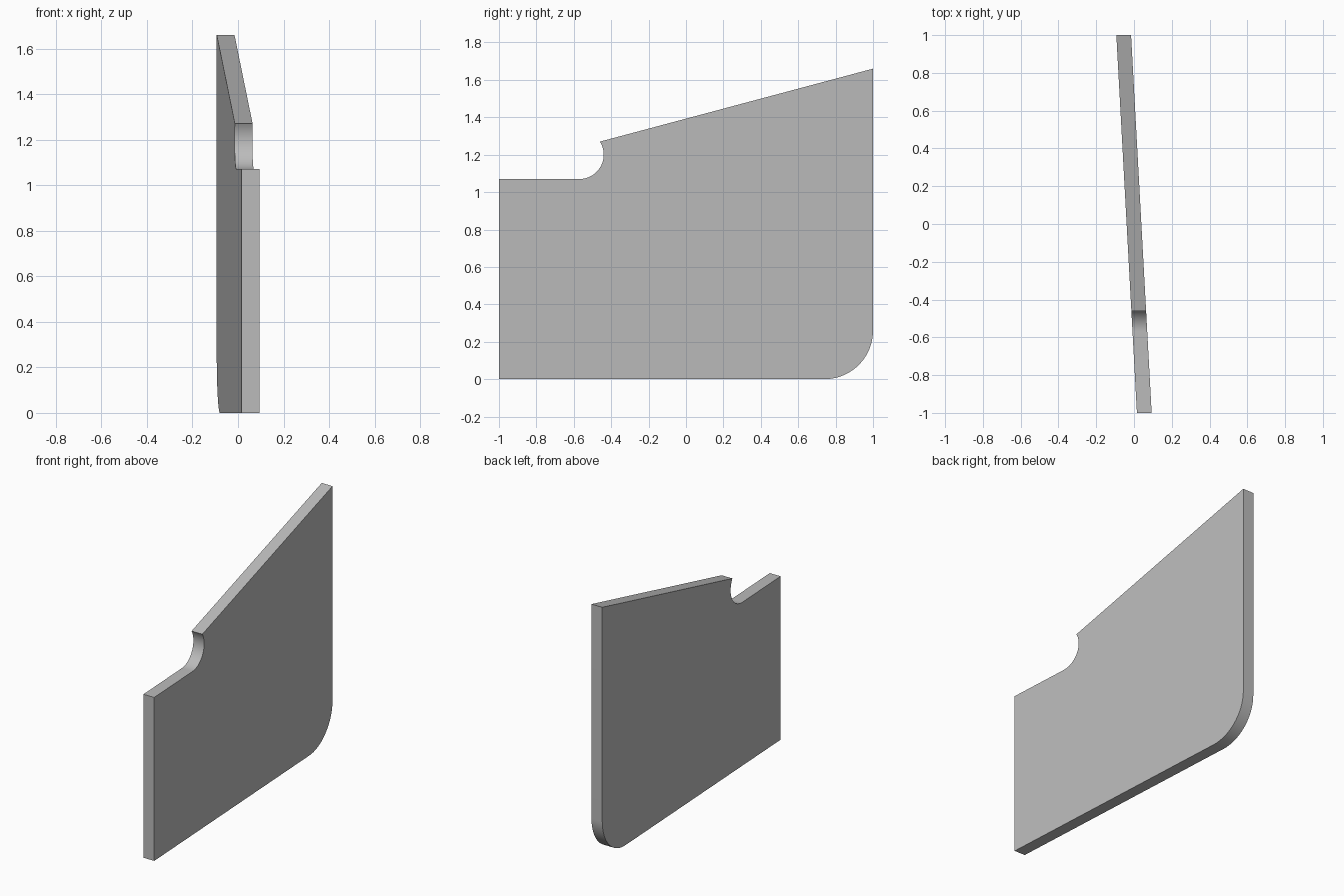
import bpy
import bmesh
from math import cos, sin, radians

cube = bpy.data.objects.get("Cube")
if cube:
    bpy.data.objects.remove(cube, do_unlink=True)

HALF_THICK = 0.039
SKEW = -0.0545  # sideways drift per unit of depth


def arc(cy, cz, r, start, end, steps):
    """Points on a circle in the side plane, angles in degrees."""
    angles = [radians(start + (end - start) * i / steps) for i in range(steps + 1)]
    return [(cy + r * cos(a), cz + r * sin(a)) for a in angles]


# Side outline: rounded lower back corner, sloped top, round notch, front ledge
outline = [(-1, 0)]
outline += arc(0.74, 0.26, 0.26, -90, 0, 24)
outline += [(1, 1.66)]
outline += arc(-0.57, 1.20, 0.13, 32.5, -90, 24)
outline += [(-1, 1.07)]

# Plate: outline extruded across its thickness, skewed in plan
bm = bmesh.new()
face = bm.faces.new([bm.verts.new((SKEW * y - HALF_THICK, y, z)) for y, z in outline])
side = bmesh.ops.extrude_face_region(bm, geom=[face])
moved = [v for v in side["geom"] if isinstance(v, bmesh.types.BMVert)]
bmesh.ops.translate(bm, verts=moved, vec=(2 * HALF_THICK, 0, 0))
bmesh.ops.recalc_face_normals(bm, faces=bm.faces)
mesh = bpy.data.meshes.new("side_panel")
bm.to_mesh(mesh)
bm.free()

panel = bpy.data.objects.new("side_panel", mesh)
bpy.context.collection.objects.link(panel)

# Plain grey finish
grey = bpy.data.materials.new("plain_grey")
grey.use_nodes = True
color = (0.5, 0.5, 0.5, 1)
grey.diffuse_color = color
grey.node_tree.nodes["Principled BSDF"].inputs["Base Color"].default_value = color
mesh.materials.append(grey)

# Smooth curved edges, sharp corners
bpy.ops.object.select_all(action="DESELECT")
panel.select_set(True)
bpy.context.view_layer.objects.active = panel
bpy.ops.object.shade_smooth_by_angle(angle=radians(30))
